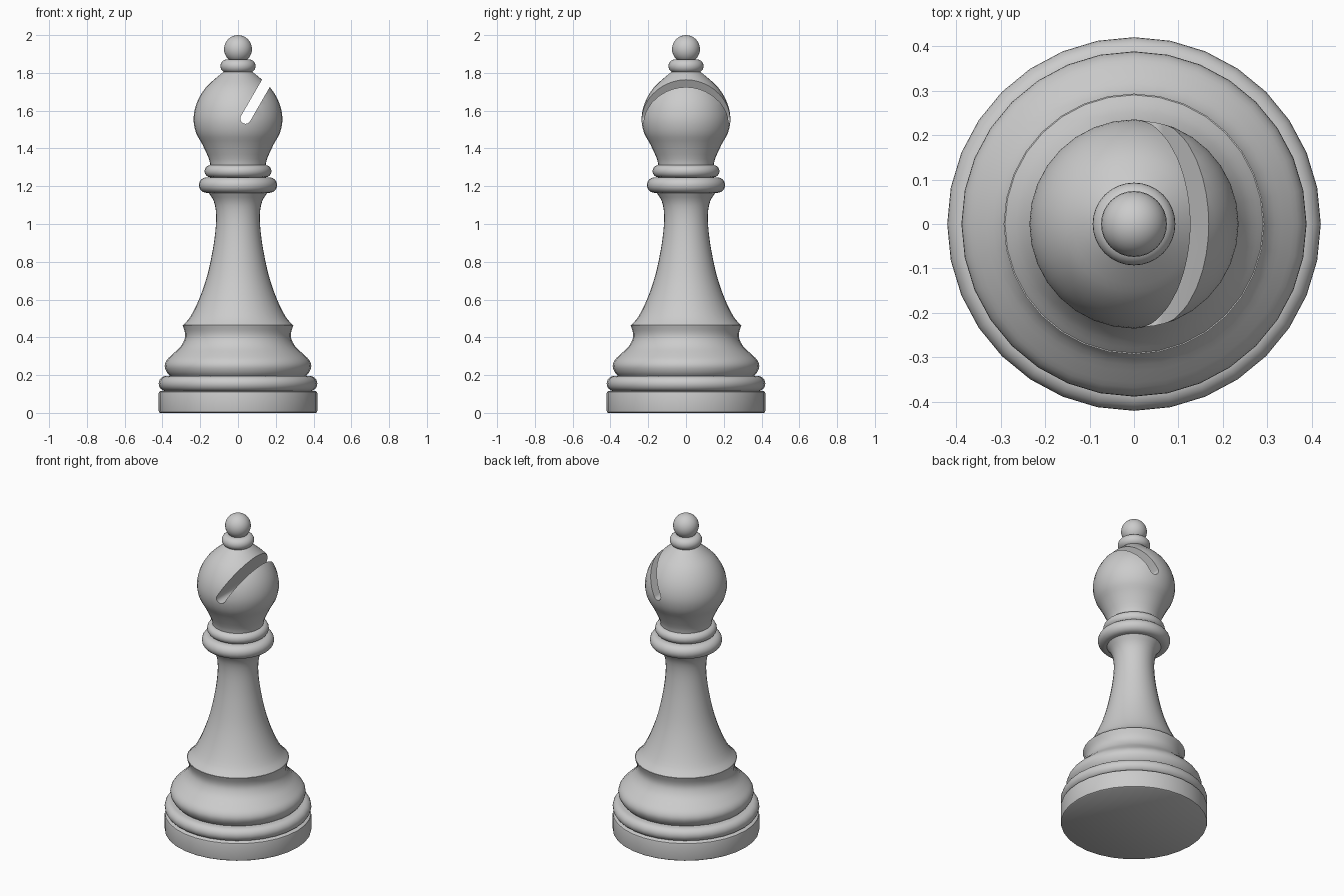
import bpy, bmesh, math
from mathutils import Vector

if "Cube" in bpy.data.objects:
    bpy.data.objects.remove(bpy.data.objects["Cube"])

SEG = 32


def finish(name, bm, angle=40):
    bmesh.ops.recalc_face_normals(bm, faces=bm.faces)
    me = bpy.data.meshes.new(name)
    bm.to_mesh(me)
    bm.free()
    ob = bpy.data.objects.new(name, me)
    bpy.context.collection.objects.link(ob)
    smooth(ob, angle)
    return ob


def smooth(ob, angle=40):
    bpy.ops.object.select_all(action='DESELECT')
    ob.select_set(True)
    bpy.context.view_layer.objects.active = ob
    bpy.ops.object.shade_smooth_by_angle(angle=math.radians(angle))


def spline(pts, steps=3):
    # Catmull-Rom curve through (radius, height) points
    p = [Vector(q) for q in pts]
    p = [2 * p[0] - p[1]] + p + [2 * p[-1] - p[-2]]
    out = []
    for a, b, c, d in zip(p, p[1:], p[2:], p[3:]):
        for i in range(steps):
            t = i / steps
            out.append(0.5 * (2 * b + (c - a) * t + (2 * a - 5 * b + 4 * c - d) * t * t
                              + (3 * b - a - 3 * c + d) * t ** 3))
    return out + [p[-2]]


def lathe(name, profile, closed=False):
    # revolve a profile; open profiles get flat caps
    bm = bmesh.new()
    rings = []
    for r, z in profile:
        rings.append([bm.verts.new((r * math.cos(k * math.tau / SEG),
                                    r * math.sin(k * math.tau / SEG), z)) for k in range(SEG)])
    pairs = list(zip(rings, rings[1:]))
    if closed:
        pairs.append((rings[-1], rings[0]))
    else:
        bm.faces.new(rings[0])
        bm.faces.new(rings[-1])
    for a, b in pairs:
        for k in range(SEG):
            n = (k + 1) % SEG
            bm.faces.new((a[k], a[n], b[n], b[k]))
    return finish(name, bm)


def ring(name, outer, z0, z1):
    # solid rounded disc with a half-round rim
    m, zc = (z1 - z0) / 2, (z0 + z1) / 2
    arc = [(-90 + 15 * i) for i in range(13)]
    return lathe(name, [(outer - m + m * math.cos(math.radians(a)),
                         zc + m * math.sin(math.radians(a))) for a in arc])


# foot
lathe("base_disc", [(0.412, 0), (0.418, 0.004), (0.42, 0.012), (0.42, 0.103),
                    (0.418, 0.111), (0.412, 0.115)])
ring("base_ring", 0.42, 0.115, 0.195)

# lower bell with flared lip, then the concave stem
bell = spline([(0.355, 0.19), (0.377, 0.215), (0.388, 0.248), (0.377, 0.28), (0.345, 0.312),
               (0.305, 0.35), (0.283, 0.39), (0.281, 0.425), (0.293, 0.465)])
lathe("base_bell", bell)
stem = spline([(0.291, 0.464), (0.252, 0.51), (0.207, 0.6), (0.165, 0.72), (0.136, 0.85),
               (0.12, 0.96), (0.116, 1.05), (0.128, 1.12), (0.165, 1.18)])
lathe("stem", stem)

# collar
ring("collar_lower", 0.207, 1.165, 1.247)
ring("collar_upper", 0.177, 1.247, 1.312)

# head
head = lathe("head", spline([(0.145, 1.30), (0.154, 1.345), (0.188, 1.42), (0.221, 1.48),
                             (0.235, 1.545), (0.228, 1.61), (0.205, 1.67), (0.168, 1.725),
                             (0.12, 1.77), (0.065, 1.815)]))

# diagonal slot with a rounded bottom, cut right through the head
bm = bmesh.new()
R, A = 0.0275, math.radians(60)
ux, uz = math.cos(A), math.sin(A)
cx, cz = 0.04, 1.558
outline = [(cx + R * math.cos(A + math.radians(90 + 15 * i)),
            cz + R * math.sin(A + math.radians(90 + 15 * i))) for i in range(13)]
outline += [(x + 0.5 * ux, z + 0.5 * uz) for x, z in (outline[-1], outline[0])]
face = bm.faces.new([bm.verts.new((x, -0.4, z)) for x, z in outline])
ext = bmesh.ops.extrude_face_region(bm, geom=[face])
bmesh.ops.translate(bm, vec=(0, 0.8, 0),
                    verts=[v for v in ext["geom"] if isinstance(v, bmesh.types.BMVert)])
cutter = finish("slot_cutter", bm)
cutter.hide_render = True
mod = head.modifiers.new("slot", 'BOOLEAN')
mod.operation, mod.solver, mod.object = 'DIFFERENCE', 'EXACT', cutter
bpy.context.view_layer.objects.active = head
bpy.ops.object.modifier_apply(modifier=mod.name)
bpy.data.objects.remove(cutter, do_unlink=True)
smooth(head)

# finial
ring("finial_ring", 0.093, 1.80, 1.872)
bm = bmesh.new()
bmesh.ops.create_uvsphere(bm, u_segments=SEG, v_segments=16, radius=0.074)
bmesh.ops.translate(bm, vec=(0, 0, 1.926), verts=bm.verts)
finish("finial_ball", bm)
